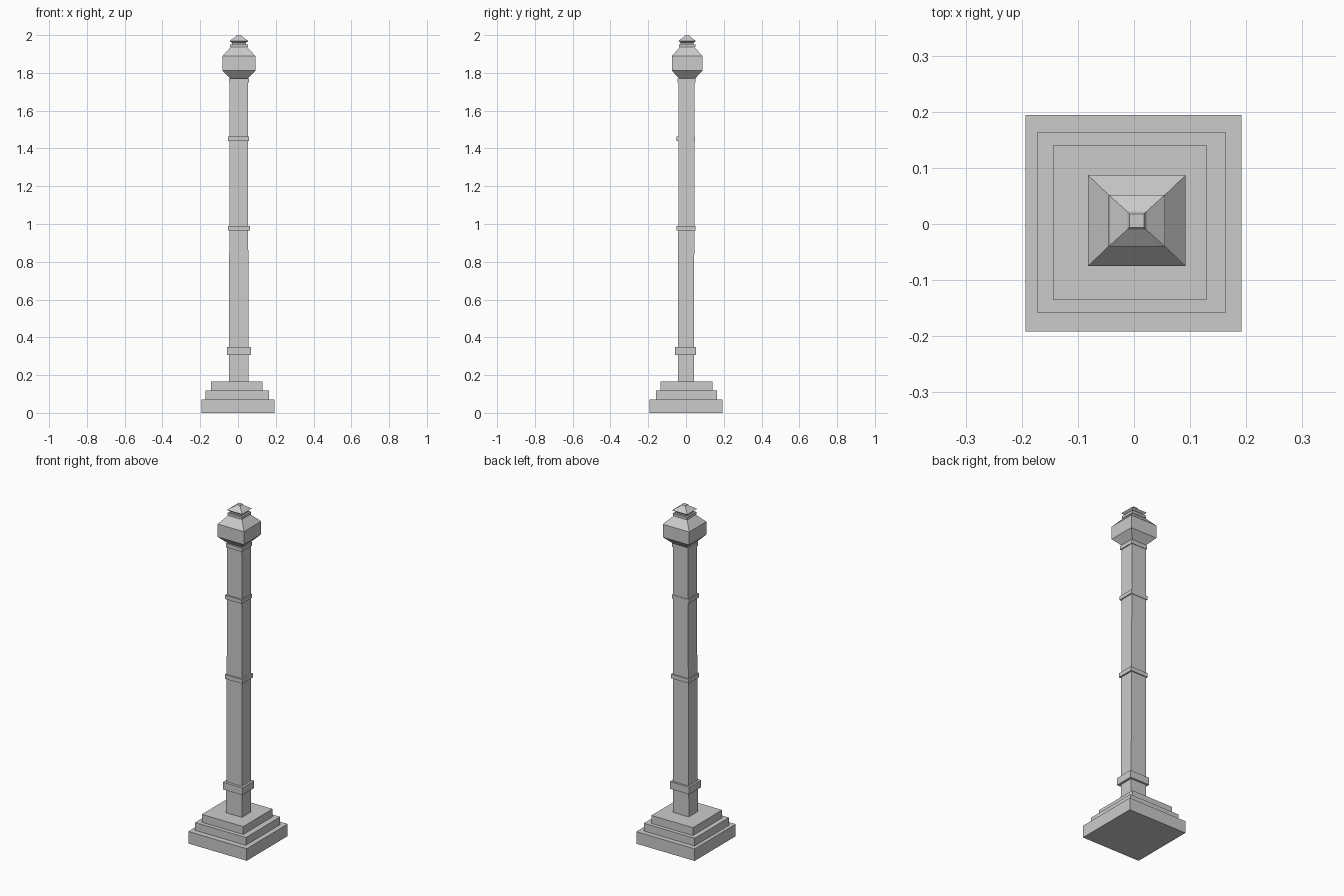
import bpy

if "Cube" in bpy.data.objects:
    bpy.data.objects.remove(bpy.data.objects["Cube"])


def stack(name, rings):
    """Rectangular loft through rings of (x0, x1, y0, y1, z), capped at both ends."""
    verts, faces = [], []
    for x0, x1, y0, y1, z in rings:
        verts += [(x0, y0, z), (x1, y0, z), (x1, y1, z), (x0, y1, z)]
    for r in range(len(rings) - 1):
        a = r * 4
        for i in range(4):
            j = (i + 1) % 4
            faces.append((a + i, a + j, a + 4 + j, a + 4 + i))
    top = len(verts) - 4
    faces += [(3, 2, 1, 0), (top, top + 1, top + 2, top + 3)]
    mesh = bpy.data.meshes.new(name)
    mesh.from_pydata(verts, [], faces)
    obj = bpy.data.objects.new(name, mesh)
    bpy.context.collection.objects.link(obj)
    return obj


def block(name, x0, x1, y0, y1, z0, z1):
    return stack(name, [(x0, x1, y0, y1, z0), (x0, x1, y0, y1, z1)])


def lathe_square(name, profile, cx=0.005, cy=0.006):
    """Centred rectangular profile of (half_x, half_y, z)."""
    return stack(name, [(cx - hx, cx + hx, cy - hy, cy + hy, z) for hx, hy, z in profile])


# Stepped plinth
block("base_step_lower", -0.193, 0.192, -0.192, 0.194, 0, 0.072)
block("base_step_middle", -0.172, 0.163, -0.159, 0.164, 0.072, 0.118)
block("base_step_upper", -0.144, 0.129, -0.135, 0.141, 0.118, 0.165)

# Slightly tapering square shaft
stack("shaft", [(-0.048, 0.056, -0.043, 0.042, 0.165),
                (-0.044, 0.052, -0.039, 0.046, 1.77)])

# Bands around the shaft
bands = [(-0.059, 0.069, -0.058, 0.054, 0.307, 0.350),
         (-0.053, 0.063, -0.049, 0.050, 0.965, 0.990),
         (-0.052, 0.059, -0.049, 0.048, 1.440, 1.463),
         (-0.048, 0.057, -0.046, 0.049, 1.748, 1.771)]
for n, b in enumerate(bands, 1):
    block(f"shaft_band_{n}", *b)

# Lantern-shaped head
lathe_square("head", [(0.047, 0.043, 1.771), (0.087, 0.081, 1.812),
                      (0.087, 0.081, 1.889), (0.042, 0.038, 1.938)])

# Collar, neck and pointed cap
lathe_square("collar", [(0.047, 0.043, 1.936), (0.047, 0.043, 1.951)])
lathe_square("neck", [(0.037, 0.034, 1.951), (0.037, 0.034, 1.960)])
lathe_square("cap", [(0.037, 0.034, 1.959), (0.050, 0.046, 1.969),
                     (0.017, 0.016, 1.992), (0.013, 0.012, 2.0)])
